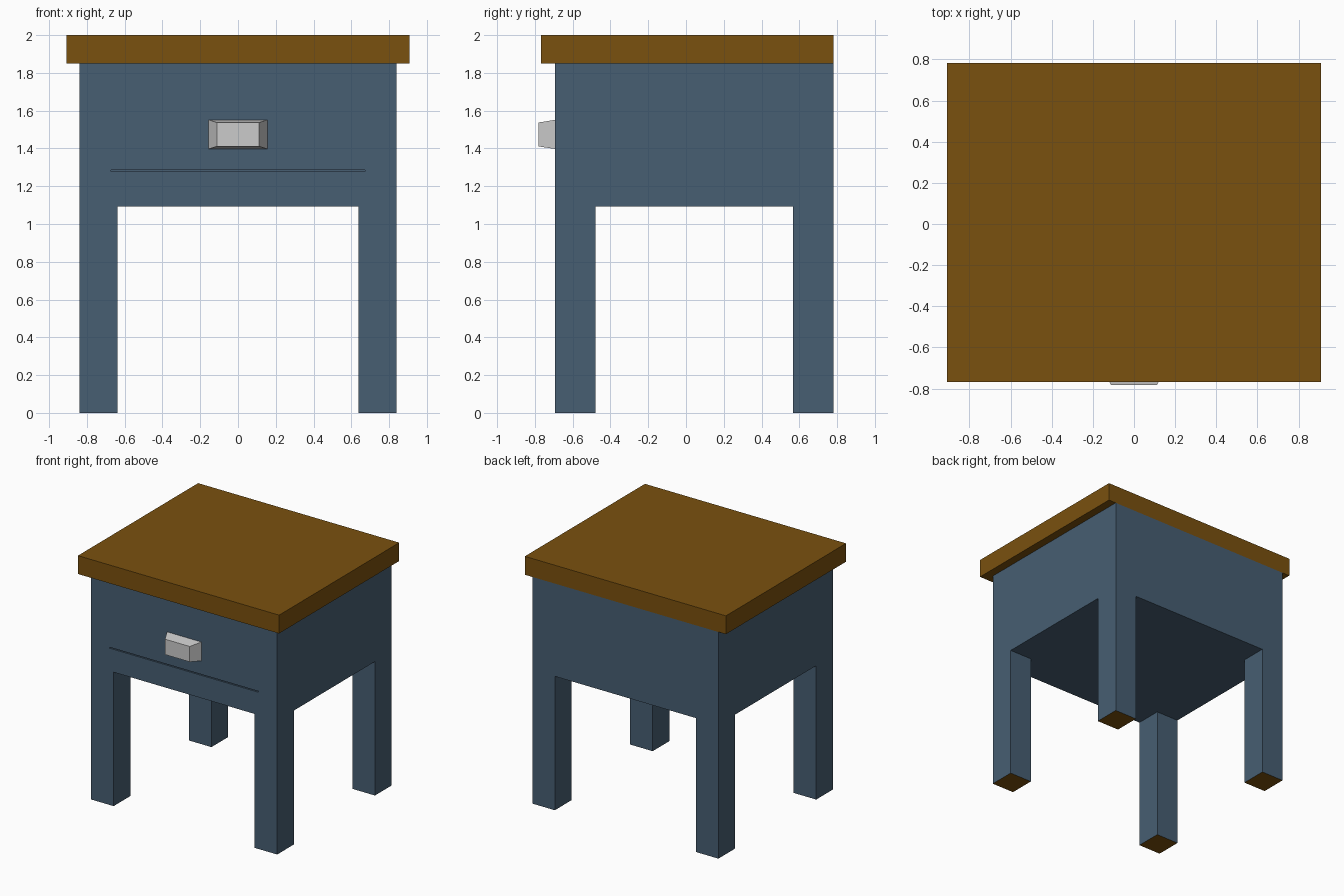
import bpy, bmesh

if "Cube" in bpy.data.objects:
    bpy.data.objects.remove(bpy.data.objects["Cube"])


def material(name, color):
    m = bpy.data.materials.new(name)
    m.diffuse_color = (*color, 1)
    m.use_nodes = True
    m.node_tree.nodes["Principled BSDF"].inputs["Base Color"].default_value = m.diffuse_color
    return m


def add_object(name, bm, *mats):
    bmesh.ops.recalc_face_normals(bm, faces=bm.faces[:])
    me = bpy.data.meshes.new(name)
    bm.to_mesh(me)
    bm.free()
    for m in mats:
        me.materials.append(m)
    ob = bpy.data.objects.new(name, me)
    bpy.context.collection.objects.link(ob)
    return ob


def box(x0, x1, y0, y1, z0, z1):
    bm = bmesh.new()
    bmesh.ops.create_cube(bm, size=1)
    for v in bm.verts:
        v.co = (x1 if v.co.x > 0 else x0, y1 if v.co.y > 0 else y0, z1 if v.co.z > 0 else z0)
    return bm


wood = material("wood", (0.195, 0.082, 0.0045))
paint = material("blue_paint", (0.063, 0.112, 0.17))

# Table top, flush with the body at the back
add_object("table_top", box(-0.908, 0.908, -0.767, 0.782, 1.85, 2.0), wood)

# Body and legs: a 3 x 3 grid raised into the case, corner cells drawn down into legs
xs = (-0.84, -0.637, 0.637, 0.84)
ys = (-0.694, -0.48, 0.567, 0.782)
case_bottom, case_top = 1.093, 1.85
bm = bmesh.new()
grid = [[bm.verts.new((x, y, case_bottom)) for x in xs] for y in ys]
cells = {(i, j): bm.faces.new((grid[j][i], grid[j][i + 1], grid[j + 1][i + 1], grid[j + 1][i]))
         for i in range(3) for j in range(3)}
rim = [e for e in bm.edges if e.is_boundary]
walls = bmesh.ops.extrude_edge_only(bm, edges=rim)["geom"]
for v in walls:
    if isinstance(v, bmesh.types.BMVert):
        v.co.z = case_top
bmesh.ops.contextual_create(bm, geom=[e for e in walls if isinstance(e, bmesh.types.BMEdge) and e.is_boundary])
for i in (0, 2):
    for j in (0, 2):
        foot = bmesh.ops.extrude_discrete_faces(bm, faces=[cells[i, j]])["faces"][0]
        for v in foot.verts:
            v.co.z = 0
        foot.material_index = 1
bmesh.ops.remove_doubles(bm, verts=bm.verts[:], dist=0.0005)
body = add_object("body_and_legs", bm, paint, wood)

# Thin drawer groove cut into the front
cutter = add_object("groove_cutter", box(-0.673, 0.673, -0.75, -0.68, 1.279, 1.287), paint)
cutter.hide_render = True
cutter.hide_set(True)
cut = body.modifiers.new("drawer_groove", "BOOLEAN")
cut.operation = "DIFFERENCE"
cut.object = cutter
cut.solver = "EXACT"

# Tapered drawer handle
bm = box(-0.157, 0.157, -0.782, -0.69, 1.397, 1.552)
for v in bm.verts:
    if v.co.y < -0.75:
        v.co.x *= 0.71
        v.co.z = 1.537 if v.co.z > 1.45 else 1.411
add_object("drawer_handle", bm)
